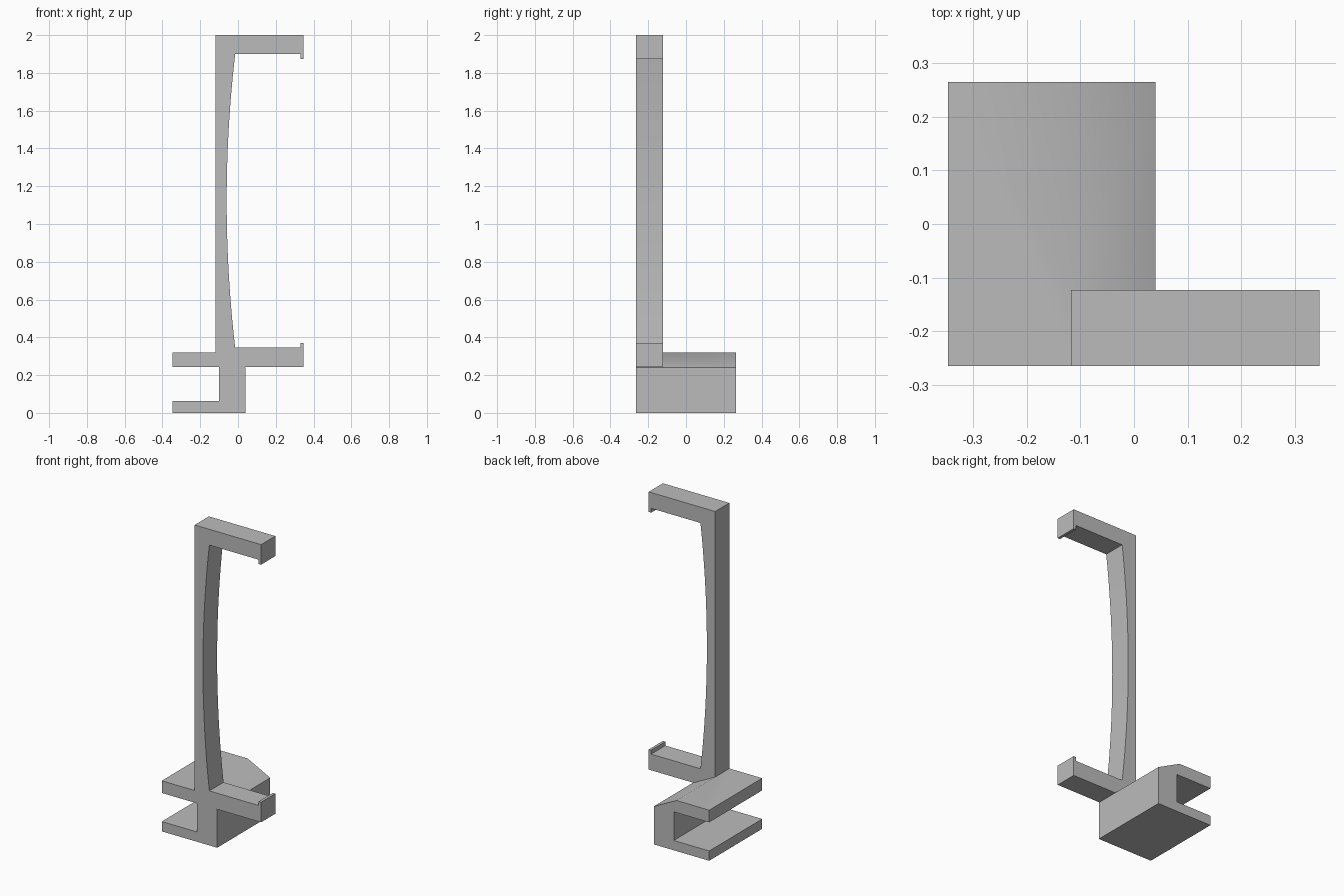
import bpy, bmesh

cube = bpy.data.objects.get("Cube")
if cube:
    bpy.data.objects.remove(cube, do_unlink=True)

grey = bpy.data.materials.new("plain grey")
grey.use_nodes = True
colour = (0.5, 0.5, 0.5, 1)
grey.diffuse_color = colour
grey.node_tree.nodes["Principled BSDF"].inputs["Base Color"].default_value = colour

FRONT, HOLDER_BACK, CLAMP_BACK = -0.265, -0.123, 0.265


def extrude_profile(name, outline, y0, y1):
    """Solid made by sweeping an x-z outline along y."""
    bm = bmesh.new()
    face = bm.faces.new([bm.verts.new((x, y0, z)) for x, z in outline])
    swept = bmesh.ops.extrude_face_region(bm, geom=[face])["geom"]
    verts = [v for v in swept if isinstance(v, bmesh.types.BMVert)]
    bmesh.ops.translate(bm, verts=verts, vec=(0, y1 - y0, 0))
    bmesh.ops.recalc_face_normals(bm, faces=bm.faces)
    mesh = bpy.data.meshes.new(name)
    bm.to_mesh(mesh)
    bm.free()
    mesh.materials.append(grey)
    obj = bpy.data.objects.new(name, mesh)
    bpy.context.collection.objects.link(obj)
    return obj


# Open-sided clamp with a sloping shoulder
clamp = extrude_profile("clamp", [
    (-0.348, 0), (0.04, 0), (0.04, 0.24), (-0.118, 0.32), (-0.348, 0.32),
    (-0.348, 0.243), (-0.1, 0.243), (-0.1, 0.062), (-0.348, 0.062),
], FRONT, CLAMP_BACK)

# Tall holder: lipped arms joined by a post with a bowed inner face
low, high, bow, steps = 0.345, 1.9, 0.045, 24
inner = []
for i in range(steps + 1):
    t = i / steps
    inner.append((-0.015 - bow * (1 - (2 * t - 1) ** 2), low + (high - low) * t))
holder = extrude_profile("holder", [
    (-0.118, 0.243), (0.347, 0.243), (0.347, 0.37), (0.33, 0.37), (0.33, low),
    *inner,
    (0.33, high), (0.33, 1.873), (0.347, 1.873), (0.347, 2), (-0.118, 2),
], FRONT, HOLDER_BACK)

# Fuse both parts into one bracket
union = clamp.modifiers.new("fuse", 'BOOLEAN')
union.operation = 'UNION'
union.solver = 'EXACT'
union.object = holder
bpy.ops.object.select_all(action='DESELECT')
clamp.select_set(True)
bpy.context.view_layer.objects.active = clamp
bpy.ops.object.modifier_apply(modifier=union.name)
bpy.data.objects.remove(holder, do_unlink=True)
clamp.name = "clamp_bracket"
bpy.ops.object.shade_smooth_by_angle(angle=0.524)
